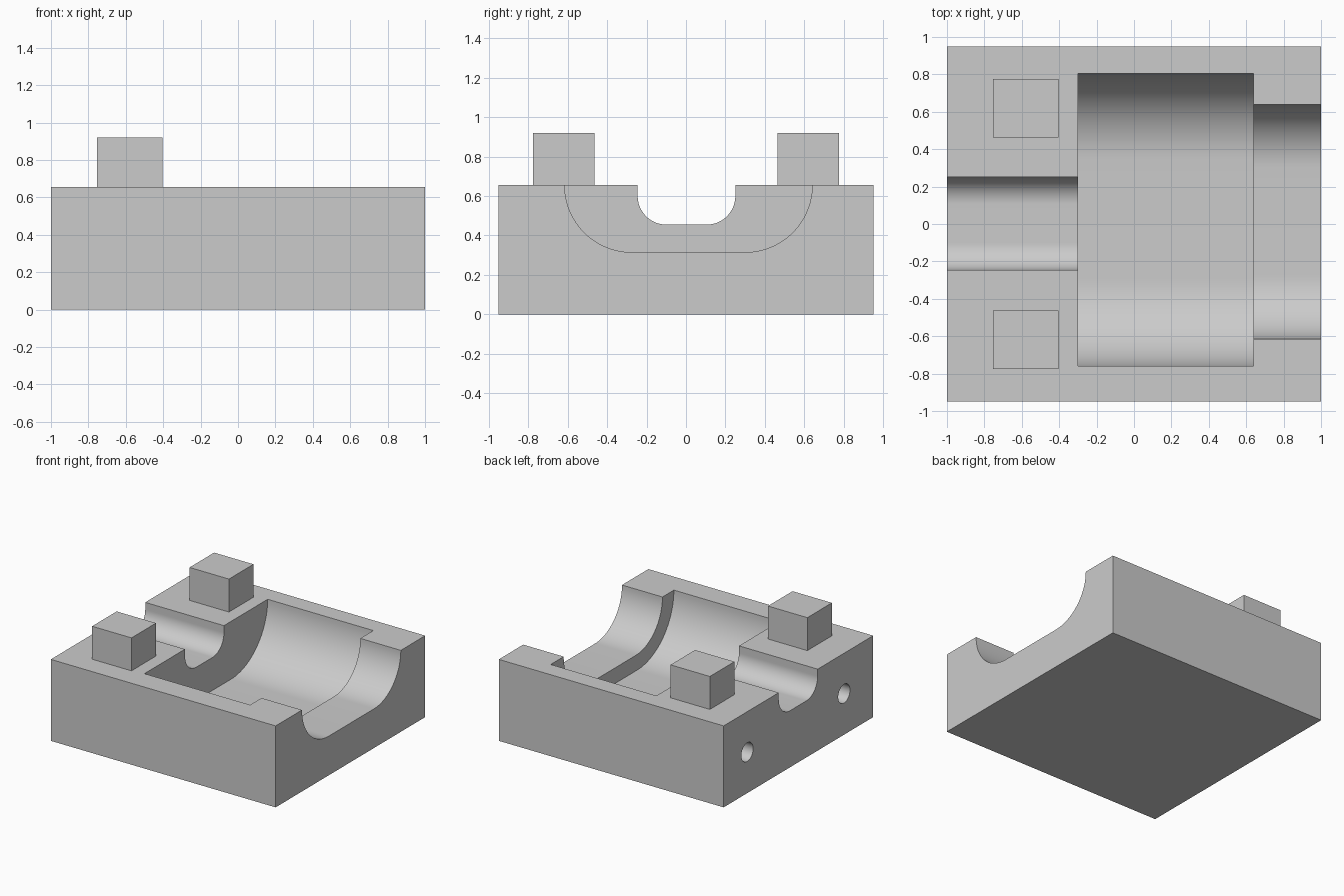
import bpy, math
from mathutils import Matrix

if "Cube" in bpy.data.objects:
    bpy.data.objects.remove(bpy.data.objects["Cube"])

TOP = 0.655

grey = bpy.data.materials.new("plain_grey")
grey.use_nodes = True
grey.diffuse_color = (0.6, 0.6, 0.6, 1)
grey.node_tree.nodes["Principled BSDF"].inputs["Base Color"].default_value = (0.6, 0.6, 0.6, 1)


def box(name, x0, x1, y0, y1, z0, z1):
    bpy.ops.mesh.primitive_cube_add(size=1)
    ob = bpy.context.object
    ob.name = name
    centre = Matrix.Translation(((x0 + x1) / 2, (y0 + y1) / 2, (z0 + z1) / 2))
    ob.data.transform(centre @ Matrix.Diagonal((x1 - x0, y1 - y0, z1 - z0, 1)))
    ob.data.materials.append(grey)
    return ob


def trough(name, x0, x1, y0, y1, floor, radius, steps=24):
    """Flat-bottomed channel along x with rounded lower corners."""
    profile = [(y1, TOP + 0.2), (y0, TOP + 0.2)]
    if TOP - floor - radius > 0.001:
        profile.append((y0, TOP))
    for cy, start in ((y0 + radius, math.pi), (y1 - radius, 1.5 * math.pi)):
        for i in range(steps + 1):
            a = start + i / steps * math.pi / 2
            profile.append((cy + radius * math.cos(a), floor + radius + radius * math.sin(a)))
    n = len(profile)
    verts = [(x, y, z) for x in (x0, x1) for y, z in profile]
    faces = [tuple(reversed(range(n))), tuple(range(n, 2 * n))]
    faces += [(i, (i + 1) % n, (i + 1) % n + n, i + n) for i in range(n)]
    mesh = bpy.data.meshes.new(name)
    mesh.from_pydata(verts, [], faces)
    mesh.materials.append(grey)
    ob = bpy.data.objects.new(name, mesh)
    bpy.context.collection.objects.link(ob)
    return ob


def bore(name, y, z, radius, depth):
    bpy.ops.mesh.primitive_cylinder_add(vertices=48, radius=radius, depth=2 * depth,
                                        location=(-1, y, z), rotation=(0, math.pi / 2, 0))
    ob = bpy.context.object
    ob.name = name
    ob.data.materials.append(grey)
    return ob


# Main block
block = box("base_block", -1, 1, -0.95, 0.95, 0, TOP)

# Stepped channel and the two blind holes in the end face
cutters = [
    trough("cavity_cutter", -0.3, 0.64, -0.76, 0.805, 0.19, 0.465),
    trough("narrow_channel_cutter", -1.1, 0, -0.245, 0.25, 0.455, 0.145),
    trough("wide_channel_cutter", 0.3, 1.1, -0.615, 0.64, 0.315, 0.34),
    bore("hole_cutter", 0.65, 0.33, 0.075, 0.35),
    bore("hole_cutter", -0.58, 0.33, 0.075, 0.35),
]
for cutter in cutters:
    bpy.ops.object.select_all(action="DESELECT")
    block.select_set(True)
    bpy.context.view_layer.objects.active = block
    mod = block.modifiers.new("cut", "BOOLEAN")
    mod.operation = "DIFFERENCE"
    mod.solver = "EXACT"
    mod.object = cutter
    bpy.ops.object.modifier_apply(modifier=mod.name)
    bpy.data.objects.remove(cutter)
bpy.ops.object.shade_smooth_by_angle(angle=math.radians(30))

# Square pegs on the top face
for side, sign in (("back", 1), ("front", -1)):
    ys = sorted((sign * 0.463, sign * 0.775))
    box(side + "_peg", -0.755, -0.405, ys[0], ys[1], TOP, 0.92)
